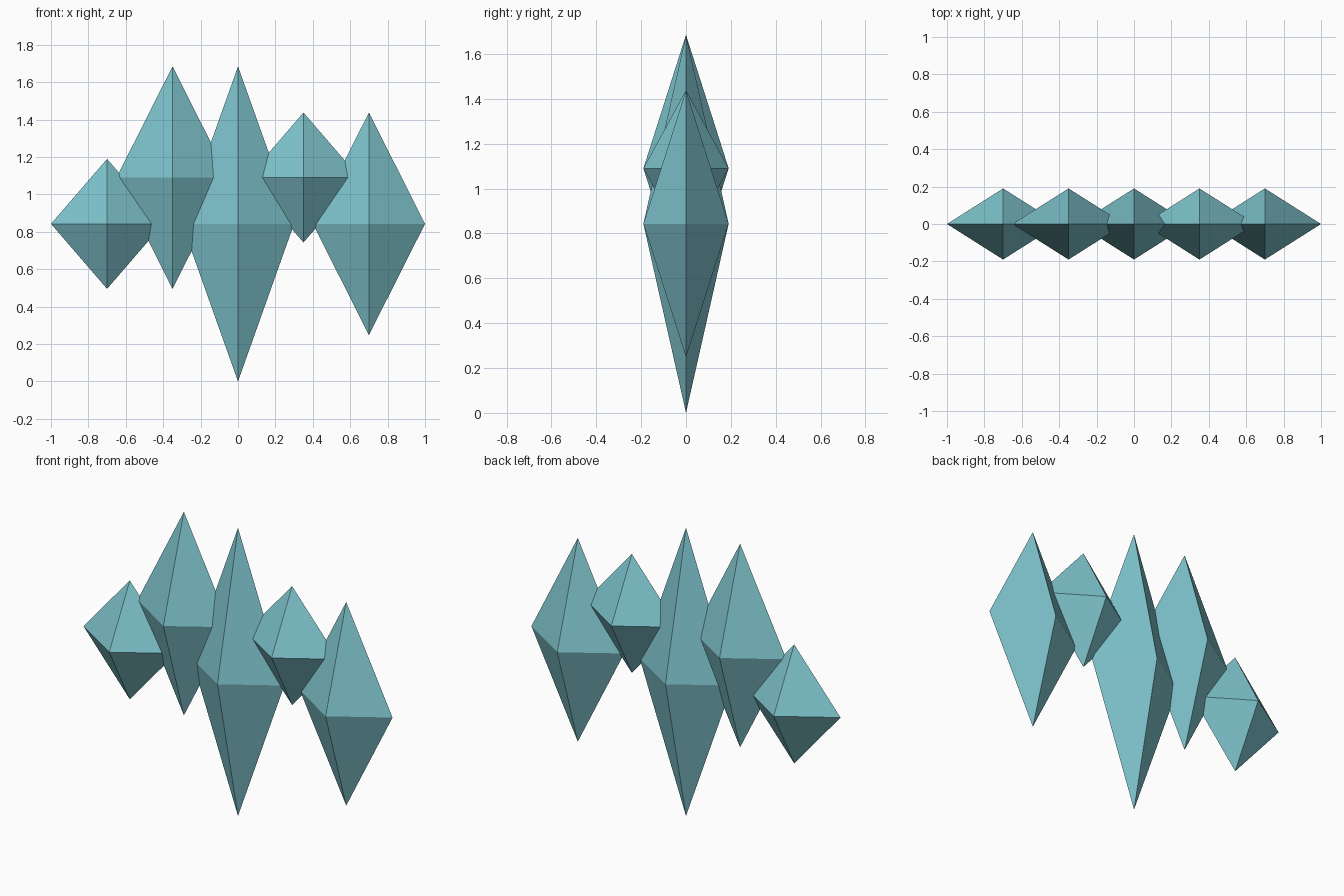
import bpy, bmesh

if "Cube" in bpy.data.objects:
    bpy.data.objects.remove(bpy.data.objects["Cube"])

HALF_WIDTH, HALF_DEPTH = 0.30, 0.19

teal = bpy.data.materials.new("teal_crystal")
teal.diffuse_color = (0.21, 0.55, 0.61, 1)
teal.use_nodes = True
teal.node_tree.nodes["Principled BSDF"].inputs["Base Color"].default_value = teal.diffuse_color


def crystal(name, x, bottom, girdle, top):
    """Four-sided double pyramid with a diamond girdle."""
    bm = bmesh.new()
    ring = [bm.verts.new(p) for p in (
        (x + HALF_WIDTH, 0, girdle), (x, HALF_DEPTH, girdle),
        (x - HALF_WIDTH, 0, girdle), (x, -HALF_DEPTH, girdle))]
    tip = bm.verts.new((x, 0, top))
    base = bm.verts.new((x, 0, bottom))
    for i in range(4):
        a, b = ring[i], ring[(i + 1) % 4]
        bm.faces.new((a, b, tip))
        bm.faces.new((b, a, base))
    mesh = bpy.data.meshes.new(name)
    bm.to_mesh(mesh)
    bm.free()
    mesh.materials.append(teal)
    bpy.context.collection.objects.link(bpy.data.objects.new(name, mesh))


# Row of overlapping crystals, left to right: x, bottom, girdle, top
crystal("far_left_crystal", -0.70, 0.495, 0.843, 1.19)
crystal("left_crystal", -0.35, 0.495, 1.09, 1.685)
crystal("centre_crystal", 0.00, 0.0, 0.843, 1.685)
crystal("right_crystal", 0.35, 0.743, 1.09, 1.438)
crystal("far_right_crystal", 0.70, 0.248, 0.843, 1.438)
